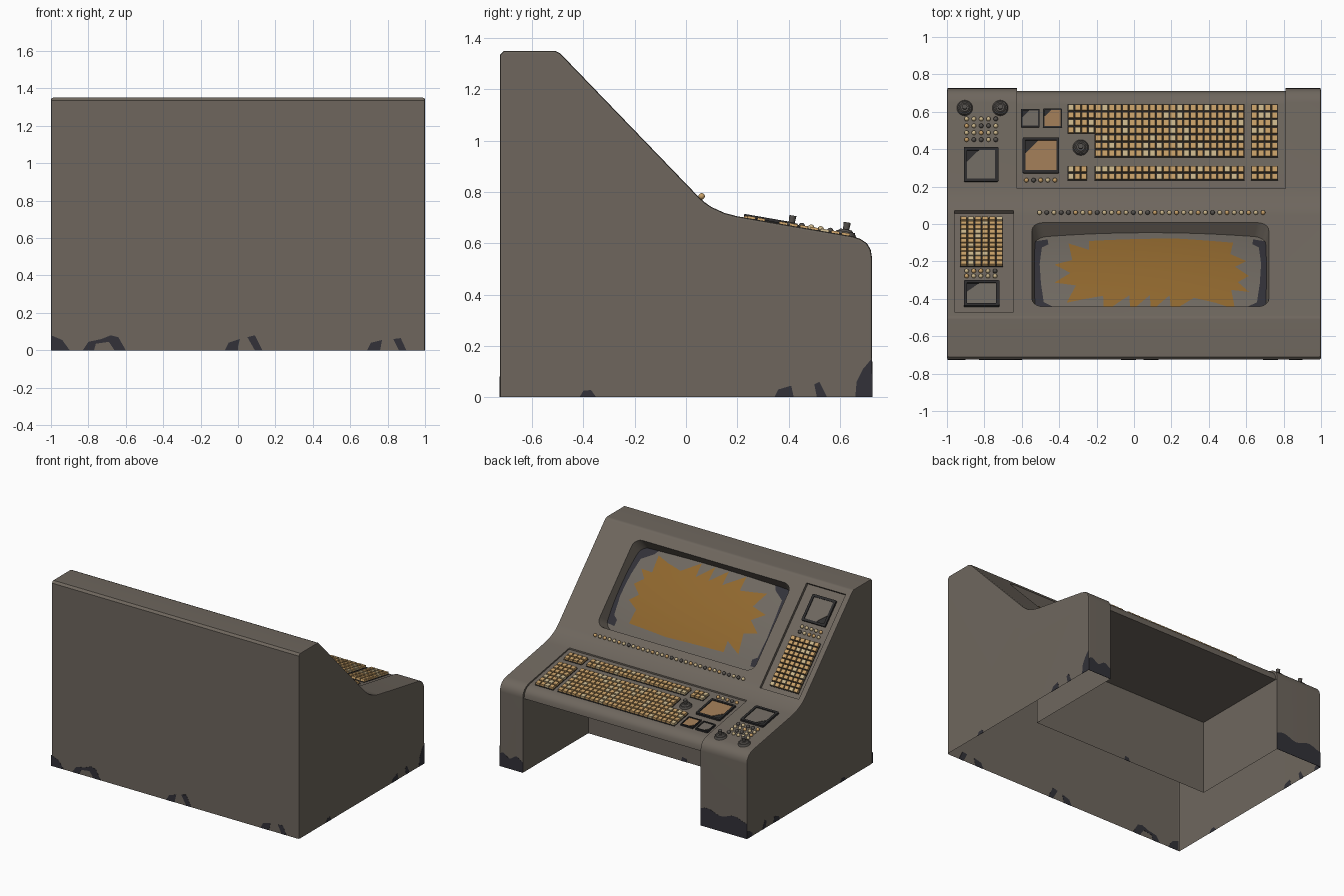
import bpy, bmesh, math, random
from mathutils import Matrix, Vector

if "Cube" in bpy.data.objects:
    bpy.data.objects.remove(bpy.data.objects["Cube"])
random.seed(4)

def mat(name, r, g, b):
    m = bpy.data.materials.new(name)
    m.diffuse_color = (r, g, b, 1)
    m.use_nodes = True
    m.node_tree.nodes["Principled BSDF"].inputs["Base Color"].default_value = m.diffuse_color
    return m

BODY = mat("warm_grey_paint", .156, .134, .111)
DARK = mat("dark_bare_metal", .032, .031, .040)
FRAME = mat("black_frame", .026, .025, .026)
AMBER = mat("amber_screen", .275, .135, .027)
COPPER = mat("copper_glass", .33, .19, .09)
TAN = mat("tan_key", .58, .355, .14)
PALE = mat("pale_key", .60, .47, .26)
KNOB = mat("knob_grey", .09, .082, .074)
GLASS = mat("grey_glass", .158, .139, .117)

def frame(o, x, y, z):
    return Matrix([[x[i], y[i], z[i], o[i]] for i in range(3)] + [[0, 0, 0, 1]])

# Local frames: sloped display face and sloped desk (z = outward)
S, C = .695, .72
SLOPE = frame((0, 0, .832), (1, 0, 0), (0, S, -C), (0, C, S))
DESK = frame((0, .2, .705), (1, 0, 0), (0, .985, -.171), (0, .171, .985))
sv = lambda y, depth=.02: (y + C * depth) / S     # top-view y to slope coordinate
dv = lambda y: (y - .2) / .985                    # top-view y to desk coordinate

def make(name, bm, mats, M=Matrix(), smooth=False):
    bm.transform(M)
    bmesh.ops.recalc_face_normals(bm, faces=bm.faces)
    me = bpy.data.meshes.new(name)
    bm.to_mesh(me)
    bm.free()
    for m in mats:
        me.materials.append(m)
    o = bpy.data.objects.new(name, me)
    bpy.context.collection.objects.link(o)
    if smooth:
        smooth_obj(o)
    return o

def smooth_obj(o):
    bpy.ops.object.select_all(action='DESELECT')
    o.select_set(True)
    bpy.context.view_layer.objects.active = o
    bpy.ops.object.shade_smooth_by_angle(angle=math.radians(35))

def prism(bm, pts, z0, z1, grow=0, mi=0):
    """Extrude an outline from z0 to z1."""
    f = bm.faces.new([bm.verts.new((x, y, z0)) for x, y in pts])
    r = bmesh.ops.extrude_face_region(bm, geom=[f])
    top = [v for v in r['geom'] if isinstance(v, bmesh.types.BMVert)]
    cx = (min(p[0] for p in pts) + max(p[0] for p in pts)) / 2
    cy = (min(p[1] for p in pts) + max(p[1] for p in pts)) / 2
    for v in top:
        v.co.z = z1
        v.co.x += math.copysign(grow, v.co.x - cx)
        v.co.y += math.copysign(grow, v.co.y - cy)
    for v in top:
        for g in v.link_faces:
            g.material_index = mi
    f.material_index = mi

def rrect(x0, x1, y0, y1, r, n=5):
    pts = []
    for k, (cx, cy) in enumerate([(x1 - r, y1 - r), (x0 + r, y1 - r), (x0 + r, y0 + r), (x1 - r, y0 + r)]):
        for i in range(n + 1):
            a = (k + i / n) * math.pi / 2
            pts.append((cx + r * math.cos(a), cy + r * math.sin(a)))
    return pts

# Profile solids run along x: local (y, z, x) to world
ALONG_X = Matrix(((0, 0, 1, 0), (1, 0, 0, 0), (0, 1, 0, 0), (0, 0, 0, 1)))

# Cabinet body
bm = bmesh.new()
prism(bm, [(-.725, 0), (-.725, 1.335), (-.71, 1.35), (-.51, 1.35), (-.49, 1.34), (.05, .78), (.075, .758), (.1, .741),
           (.15, .718), (.2, .705), (.65, .627), (.68, .617), (.705, .6), (.72, .575), (.725, .545), (.725, 0)], -1, 1)
edges = [e for e in bm.edges if abs(e.verts[0].co.z - e.verts[1].co.z) < .1
         and max(v.co.y for v in e.verts) > .001]
bmesh.ops.bevel(bm, geom=edges, offset=.01, segments=2, profile=.5, affect='EDGES')
body = make("console_body", bm, [BODY], ALONG_X)

# Cutters: knee space, desk inset, side panel inset, screen recess
cutters = []
bm = bmesh.new()
prism(bm, [(-.03, -.1), (-.03, .535), (.9, .535), (.9, -.1)], -.625, .81)
cutters.append(make("knee_cutter", bm, [BODY], ALONG_X))
bm = bmesh.new()
prism(bm, [(.19, .9), (.19, .697), (.64, .618), (.67, .608), (.694, .59), (.706, .567), (.71, .54), (.71, .3),
           (.8, .3), (.8, .9)], -.6249, .8099)
cutters.append(make("desk_cutter", bm, [BODY], ALONG_X))
bm = bmesh.new()
prism(bm, [(-.96, sv(-.47, 0)), (-.645, sv(-.47, 0)), (-.645, sv(.07, 0)), (-.96, sv(.07, 0))], -.02, .1)
cutters.append(make("panel_cutter", bm, [BODY], SLOPE))
bm = bmesh.new()
prism(bm, rrect(-.52, .695, -.61, -.015, .06), -.12, .03, .032)
cutters.append(make("screen_cutter", bm, [BODY], SLOPE))
for c in cutters:
    m = body.modifiers.new("cut", 'BOOLEAN')
    m.operation, m.solver, m.object = 'DIFFERENCE', 'EXACT', c
    bpy.context.view_layer.objects.active = body
    bpy.ops.object.modifier_apply(modifier=m.name)
    bpy.data.objects.remove(c)
# The shell is open underneath
bm = bmesh.new()
bm.from_mesh(body.data)
bmesh.ops.delete(bm, geom=[f for f in bm.faces if all(abs(v.co.z) < .001 for v in f.verts)], context='FACES')
bm.to_mesh(body.data)
bm.free()
smooth_obj(body)
body.modifiers.new("even_shading", 'WEIGHTED_NORMAL').keep_sharp = True

# Bulging screen and its painted patches, cut into cells then bent
def bent(name, pts, lift, m):
    bm = bmesh.new()
    bm.faces.new([bm.verts.new((x, y, 0)) for x, y in pts])
    for axis, lo, n in ((0, -.55, 22), (1, -.65, 12)):
        for i in range(n):
            co, no = Vector((0, 0, 0)), Vector((0, 0, 0))
            co[axis], no[axis] = lo + i * .0583, 1
            bmesh.ops.bisect_plane(bm, geom=bm.verts[:] + bm.edges[:] + bm.faces[:], plane_co=co, plane_no=no)
    for v in bm.verts:
        v.co.z = lift - .03 - .03 * ((v.co.x - .0875) / .61) ** 2 - .03 * ((v.co.y + .3125) / .3) ** 2
    o = make(name, bm, [m], SLOPE, True)
    if o.data.polygons[0].normal.y < 0:
        o.data.flip_normals()

bent("screen_glass", rrect(-.535, .71, -.625, 0, .06), 0, GLASS)
jag = [(-.24, -.085), (.22, -.075), (.53, -.09), (.515, -.16), (.6, -.195), (.54, -.23), (.615, -.275), (.555, -.31),
       (.615, -.355), (.52, -.35), (.54, -.44), (.44, -.415), (.32, -.395), (.2, -.46), (.19, -.385), (.09, -.46),
       (.085, -.385), (-.02, -.46), (-.025, -.385), (-.16, -.46), (-.165, -.385), (-.25, -.395), (-.36, -.41),
       (-.31, -.33), (-.425, -.31), (-.34, -.265), (-.425, -.215), (-.33, -.195), (-.35, -.095), (-.24, -.14)]
bent("screen_amber_patch", [(x, sv(y, .045)) for x, y in jag], .004, AMBER)
for s, n in ((-1, "left"), (1, "right")):
    edge = [(.62, -.05), (.55, -.04), (.545, -.085), (.58, -.11), (.592, -.25), (.585, -.4), (.57, -.53),
            (.49, -.585), (.47, -.62), (.62, -.62)]
    bent("screen_worn_edge_" + n, [(.0875 + s * x, y) for x, y in edge], .003, DARK)

# Keys, with a dark bed under each block
def keys(bm, x0, x1, v0, v1, nx, ny, z):
    prism(bm, [(x0, v0), (x1, v0), (x1, v1), (x0, v1)], z - .004, z + .004, 0, 2)
    px, pv = (x1 - x0) / nx, (v1 - v0) / ny
    for i in range(nx):
        for j in range(ny):
            M = Matrix.Translation((x0 + (i + .5) * px, v0 + (j + .5) * pv, z + .010))
            r = bmesh.ops.create_cube(bm, size=1, matrix=M @ Matrix.Diagonal((px * .9, pv * .86, .018, 1)))
            c, mi = M.translation, int(random.random() < .18)
            for v in r['verts']:
                if v.co.z > c.z:
                    v.co.x = c.x + (v.co.x - c.x) * .88
                    v.co.y = c.y + (v.co.y - c.y) * .88
                for f in v.link_faces:
                    f.material_index = mi

bm = bmesh.new()
for x0, x1, y0, y1, nx, ny in [(-.355, -.21, .482, .642, 4, 4), (-.21, .59, .358, .642, 22, 7),
                               (-.355, -.25, .235, .312, 3, 2), (-.21, .59, .235, .312, 22, 2),
                               (.625, .77, .358, .642, 4, 7), (.625, .77, .235, .312, 4, 2)]:
    keys(bm, x0, x1, dv(y0), dv(y1), nx, ny, -.01)
make("desk_keyboard", bm, [TAN, PALE, FRAME], DESK)
bm = bmesh.new()
keys(bm, -.93, -.70, sv(-.23), sv(.03), 6, 11, -.02)
make("side_keypad", bm, [TAN, PALE, FRAME], SLOPE)

# Round buttons
def buttons(name, spots, z, M, r=.0125):
    bm = bmesh.new()
    for x, v in spots:
        T = Matrix.Translation((x, v, z + .006))
        d = bmesh.ops.create_uvsphere(bm, u_segments=10, v_segments=6, radius=r, matrix=T)
        mi = random.choice((0, 1, 1, 2))
        for f in {f for w in d['verts'] for f in w.link_faces}:
            f.material_index = mi
    make(name, bm, [TAN, PALE, KNOB], M, True)

buttons("screen_button_row", [(-.505 + i * 1.195 / 31, sv(.054, 0)) for i in range(32)], .004, SLOPE)
buttons("side_panel_buttons", [(-.895 + i * .038, sv(y)) for i in range(5) for y in (-.255, -.282)], -.02, SLOPE)
buttons("desk_button_grid", [(-.895 + i * .039, dv(.45 + j * .037)) for i in range(5) for j in range(4)], 0, DESK)
buttons("desk_button_row", [(-.575 + i * .038, dv(.235)) for i in range(5)], -.01, DESK)

# Small framed displays: raised rim, dark bed, glass with a cut corner
def display(name, x0, x1, v0, v1, z, M, glass, rim=.017):
    bm = bmesh.new()
    prism(bm, rrect(x0, x1, v0, v1, .012, 2), z - .003, z + .005)
    a, b, c, d = x0, x1, v0, v1
    for q in ((a, a + rim, c, d), (b - rim, b, c, d), (a, b, c, c + rim), (a, b, d - rim, d)):
        prism(bm, rrect(*q, .006, 2), z, z + .014)
    a, b, c, d = a + rim, b - rim, c + rim, d - rim
    k = (b - a) * .42
    prism(bm, [(a, c), (b, c), (b, d), (a + k, d), (a, d - k)], z + .004, z + .008, 0, 1)
    make(name, bm, [FRAME, glass], M)

display("side_panel_display", -.91, -.72, sv(-.445), sv(-.31), -.02, SLOPE, GLASS)
display("desk_left_display", -.91, -.725, dv(.225), dv(.41), 0, DESK, GLASS)
display("desk_copper_display", -.595, -.40, dv(.272), dv(.462), -.01, DESK, COPPER, .015)
display("small_grey_display", -.603, -.505, dv(.517), dv(.615), -.01, DESK, GLASS, .008)
display("small_copper_display", -.485, -.387, dv(.517), dv(.615), -.01, DESK, COPPER, .005)

# Knobs
for n, (x, y, z) in enumerate([(-.905, .62, 0), (-.715, .62, 0), (-.285, .41, -.01)]):
    bm = bmesh.new()
    for r1, r2, z0, z1 in ((.044, .036, -.003, .014), (.03, .022, .014, .022), (.012, .014, .02, .05)):
        bmesh.ops.create_cone(bm, cap_ends=True, segments=20, radius1=r1, radius2=r2, depth=z1 - z0,
                              matrix=Matrix.Translation((x, dv(y), z + (z0 + z1) / 2)))
    make("control_knob_%d" % (n + 1), bm, [KNOB], DESK, True)

# Worn paint patches along the bottom edges
def wear(name, shapes, M):
    bm = bmesh.new()
    for s in shapes:
        prism(bm, s, -.001, .001)
    make(name, bm, [DARK], M)

wear("front_wear", [[(-1, 0), (-1, .08), (-.94, .055), (-.9, 0)],
     [(-.83, 0), (-.8, .045), (-.73, .06), (-.68, .08), (-.64, .07), (-.6, 0), (-.66, 0), (-.69, .045), (-.76, .035),
      (-.77, 0)],
     [(-.07, 0), (-.05, .04), (.01, .06), (0, .02), (0, 0)], [(.05, .07), (.09, .08), (.13, 0), (.09, 0)],
     [(.69, 0), (.71, .04), (.77, .055), (.76, 0)], [(.83, .06), (.87, .065), (.9, 0), (.86, 0)]],
     frame((0, -.725, 0), (1, 0, 0), (0, 0, 1), (0, -1, 0)))
for s, n, h in ((1, "right", 1), (-1, "left", .4)):
    wear(n + "_side_wear", [[(-.415, 0), (-.4, .025), (-.37, .028), (-.35, 0)],
         [(.345, 0), (.36, .03), (.41, .045), (.42, 0)], [(.5, .05), (.52, .06), (.55, 0), (.51, 0)],
         [(.66, 0), (.665, .06 * h), (.69, .11 * h), (.724, .15 * h), (.724, 0)]],
         frame((s, 0, 0), (0, 1, 0), (0, 0, 1), (s, 0, 0)))
for n, a, b, h in (("left", -.999, -.625, .125), ("right", .81, .999, .09)):
    top = [(b + (a - b) * i / 12, h + .015 * math.sin(i * .9)) for i in range(13)]
    wear(n + "_leg_wear", [[(a, 0), (b, 0)] + top], frame((0, .725, 0), (1, 0, 0), (0, 0, 1), (0, 1, 0)))
wear("knee_wall_wear", [[(.01, 0), (.02, .025), (.05, .03), (.06, 0)]],
     frame((0, -.03, 0), (1, 0, 0), (0, 0, 1), (0, 1, 0)))
